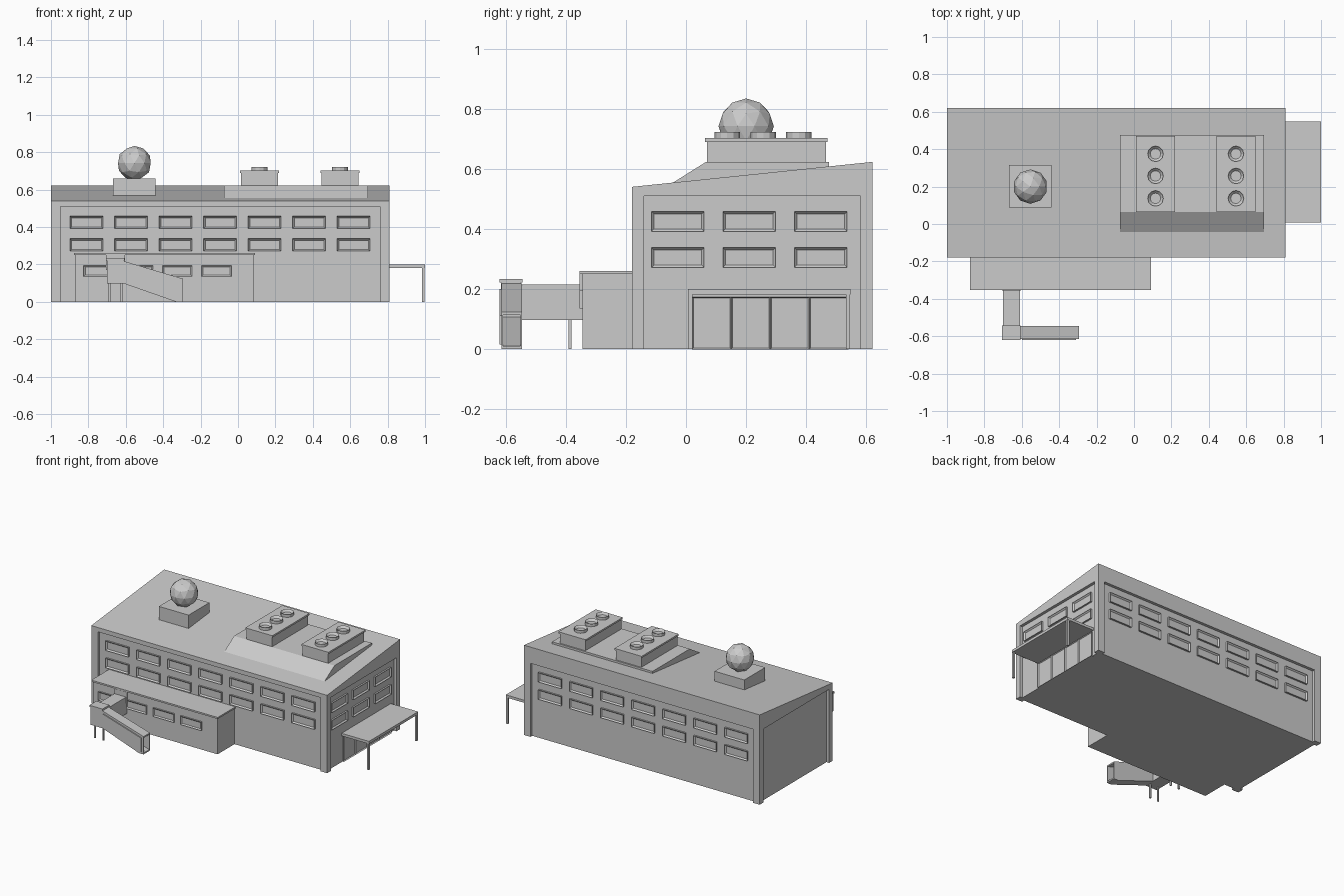
import bpy, bmesh
from math import pi
from mathutils import Matrix

if "Cube" in bpy.data.objects:
    bpy.data.objects.remove(bpy.data.objects["Cube"])


def finish(name, bm):
    bmesh.ops.recalc_face_normals(bm, faces=bm.faces)
    me = bpy.data.meshes.new(name)
    bm.to_mesh(me)
    bm.free()
    ob = bpy.data.objects.new(name, me)
    bpy.context.collection.objects.link(ob)
    return ob


def box(name, x0, x1, y0, y1, z0, z1):
    bm = bmesh.new()
    bmesh.ops.create_cube(bm, size=1)
    for v in bm.verts:
        v.co = (x1 if v.co.x > 0 else x0, y1 if v.co.y > 0 else y0, z1 if v.co.z > 0 else z0)
    return finish(name, bm)


def prism(name, pts, axis, a, b):
    """Extrude a 2D profile along x (points are y, z) or along y (points are x, z)."""
    bm = bmesh.new()
    place = (lambda p: (a, p[0], p[1])) if axis == 'x' else (lambda p: (p[0], a, p[1]))
    face = bm.faces.new([bm.verts.new(place(p)) for p in pts])
    ext = bmesh.ops.extrude_face_region(bm, geom=[face])
    verts = [v for v in ext['geom'] if isinstance(v, bmesh.types.BMVert)]
    bmesh.ops.translate(bm, verts=verts, vec=(b - a, 0, 0) if axis == 'x' else (0, b - a, 0))
    return finish(name, bm)


def window(name, x, y, z, w, h, turn, depth=0.012, border=0.012):
    """Raised frame with a sunken pane, facing -y before turning."""
    bm = bmesh.new()
    bmesh.ops.create_cube(bm, size=1)
    bmesh.ops.scale(bm, vec=(w, depth * 2, h), verts=bm.verts)
    bm.normal_update()
    front = [f for f in bm.faces if f.normal.y < -0.9]
    bmesh.ops.inset_region(bm, faces=front, thickness=border)
    bmesh.ops.translate(bm, verts=front[0].verts, vec=(0, depth * 0.8, 0))
    bmesh.ops.transform(bm, verts=bm.verts,
                        matrix=Matrix.Translation((x, y, z)) @ Matrix.Rotation(turn, 4, 'Z'))
    return finish(name, bm)


# Main hall: recessed walls, corner pillars, sloped roof block
box("hall_walls", -0.98, 0.79, -0.16, 0.60, 0, 0.52)
for x in (-1, 0.76):
    for y in (-0.18, 0.58):
        box("corner_pillar", x, x + 0.05, y, y + 0.04, 0, 0.512)
prism("sloped_roof", [(-0.18, 0.51), (0.62, 0.51), (0.62, 0.623), (-0.18, 0.54)], 'x', -1, 0.81)

# Hall windows: front, back and right side
for z in (0.425, 0.305):
    for i in range(7):
        x = -0.81 + 0.238 * i
        window("front_window", x, -0.16, z, 0.175, 0.066, 0)
        window("back_window", x, 0.60, z, 0.175, 0.066, pi)
    for y in (-0.027, 0.21, 0.448):
        window("side_window", 0.79, y, z, 0.175, 0.066, pi / 2)

# Loading door with panels and canopy on posts
for i in range(4):
    window("door_panel", 0.79, 0.085 + 0.13 * i, 0.087, 0.13, 0.175, pi / 2, 0.01, 0.006)
box("canopy", 0.78, 1.0, 0.007, 0.547, 0.182, 0.2)
for y in (0.007, 0.532):
    box("canopy_post", 0.985, 0.998, y, y + 0.014, 0, 0.19)

# Front annex with cap and windows
box("annex", -0.87, 0.085, -0.345, -0.15, 0, 0.25)
box("annex_cap", -0.878, 0.092, -0.354, -0.155, 0.25, 0.261)
for i in range(4):
    window("annex_window", -0.745 + 0.21 * i, -0.345, 0.165, 0.16, 0.06, 0, 0.009)

# Boarding walkway: bridge, corner turret, sloped ramp, legs
box("bridge", -0.7, -0.61, -0.56, -0.34, 0.098, 0.215)
box("bridge_collar", -0.705, -0.605, -0.355, -0.34, 0.17, 0.25)
box("turret", -0.7, -0.61, -0.615, -0.548, 0.098, 0.222)
box("turret_cap", -0.706, -0.606, -0.62, -0.544, 0.222, 0.234)
# open-ended ramp made from roof, floor and two sides
prism("ramp_roof", [(-0.61, 0.218), (-0.295, 0.124), (-0.295, 0.114), (-0.61, 0.208)], 'y', -0.614, -0.545)
prism("ramp_floor", [(-0.61, 0.108), (-0.295, 0.01), (-0.295, 0), (-0.33, 0), (-0.61, 0.098)],
      'y', -0.614, -0.545)
side = [(-0.61, 0.098), (-0.33, 0), (-0.295, 0), (-0.295, 0.12), (-0.61, 0.214)]
for y in (-0.614, -0.551):
    prism("ramp_side", side, 'y', y, y + 0.006)
prism("ramp_side_panel", [(-0.6, 0.11), (-0.31, 0.015), (-0.31, 0.112), (-0.6, 0.2)],
      'y', -0.621, -0.61)
for x in (-0.692, -0.628):
    for y in (-0.59, -0.39):
        box("walkway_leg", x, x + 0.01, y, y + 0.01, 0, 0.105)

# Roof platform carrying two cooling units
prism("roof_platform", [(-0.045, 0.553), (0.065, 0.622), (0.475, 0.622), (0.475, 0.56), (-0.045, 0.54)],
      'x', -0.075, 0.695)
for x in (0.115, 0.545):
    box("cooling_unit", x - 0.098, x + 0.098, 0.07, 0.465, 0.61, 0.69)
    box("cooling_unit_lid", x - 0.104, x + 0.104, 0.064, 0.471, 0.69, 0.702)
    for y in (0.137, 0.257, 0.375):
        # fan collar with a sunken centre
        bm = bmesh.new()
        bmesh.ops.create_cone(bm, cap_ends=True, segments=12, radius1=0.042, radius2=0.042, depth=0.024)
        bm.normal_update()
        top = [f for f in bm.faces if f.normal.z > 0.9]
        bmesh.ops.inset_region(bm, faces=top, thickness=0.014)
        bmesh.ops.translate(bm, verts=top[0].verts, vec=(0, 0, -0.014))
        bmesh.ops.translate(bm, verts=bm.verts, vec=(x, y, 0.71))
        finish("fan_collar", bm)

# Radar ball on its plinth
box("radar_plinth", -0.668, -0.44, 0.087, 0.315, 0.54, 0.66)
bm = bmesh.new()
bmesh.ops.create_icosphere(bm, subdivisions=2, radius=0.092)
bmesh.ops.translate(bm, verts=bm.verts, vec=(-0.554, 0.2, 0.742))
finish("radar_ball", bm)
